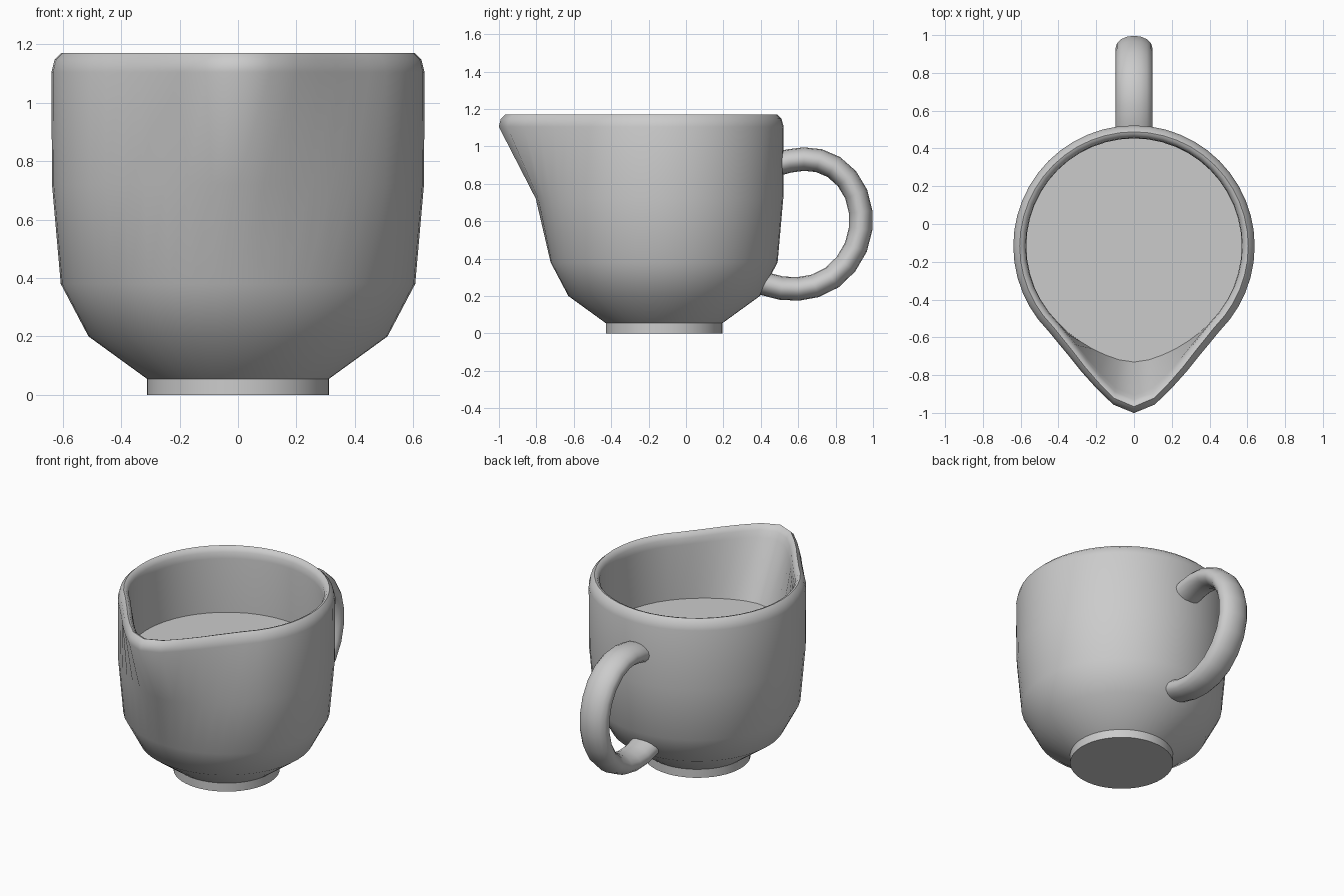
import bpy, bmesh, math
from mathutils import Vector

if "Cube" in bpy.data.objects:
    bpy.data.objects.remove(bpy.data.objects["Cube"])

CY = -0.117      # y of the bowl axis
SEG = 48
SPOUT = [0.245, 0.207, 0.138, 0.083, 0.04, 0.014]   # bulge per 7.5 degree step from the tip


def make_object(name, rings, cap_start, cap_end):
    """Skin a list of closed rings and optionally cap the ends."""
    bm = bmesh.new()
    loops = [[bm.verts.new(p) for p in ring] for ring in rings]
    n = len(loops[0])
    for a, b in zip(loops, loops[1:]):
        for i in range(n):
            j = (i + 1) % n
            bm.faces.new((a[i], a[j], b[j], b[i]))
    if cap_start:
        bm.faces.new(loops[0][::-1])
    if cap_end:
        bm.faces.new(loops[-1])
    bmesh.ops.recalc_face_normals(bm, faces=bm.faces)
    mesh = bpy.data.meshes.new(name)
    bm.to_mesh(mesh)
    bm.free()
    ob = bpy.data.objects.new(name, mesh)
    bpy.context.collection.objects.link(ob)
    bpy.ops.object.select_all(action='DESELECT')
    ob.select_set(True)
    bpy.context.view_layer.objects.active = ob
    bpy.ops.object.shade_smooth_by_angle(angle=math.radians(42))
    return ob


def bowl_ring(r, z, spout):
    """Circle drawn out towards the front by the spout amount."""
    pts = []
    for i in range(SEG):
        step = min(i, SEG - i)
        rad = r + spout * (SPOUT[step] if step < len(SPOUT) else 0)
        a = 2 * math.pi * i / SEG
        pts.append((rad * math.sin(a), CY - rad * math.cos(a), z))
    return pts


# Body: foot, outer wall, rounded rim, inner wall (radius, height, spout)
profile = [
    (0.312, 0.0, 0), (0.312, 0.055, 0), (0.512, 0.2, 0), (0.607, 0.38, 0),
    (0.637, 0.72, 0.2), (0.639, 1.105, 1), (0.628, 1.148, 1), (0.605, 1.17, 1),
    (0.59, 1.165, 1), (0.574, 1.14, 0.98), (0.57, 1.1, 0.9), (0.572, 0.75, 0.17),
]
make_object("jug_body", [bowl_ring(*p) for p in profile], True, False)

# Flat filling inside the bowl
make_object("liquid", [bowl_ring(0.573, 0.745, 0.17), bowl_ring(0.573, 0.75, 0.17)], False, True)

# Handle: oval tube swept along a loop in the yz plane
path = [
    (0.49, 0.905), (0.55, 0.922), (0.63, 0.932), (0.71, 0.924), (0.79, 0.89),
    (0.86, 0.828), (0.91, 0.745), (0.934, 0.65), (0.934, 0.56), (0.908, 0.46),
    (0.855, 0.37), (0.78, 0.298), (0.69, 0.254), (0.6, 0.238), (0.51, 0.242),
    (0.41, 0.268),
]
rings = []
for i, (y, z) in enumerate(path):
    y0, z0 = path[max(i - 1, 0)]
    y1, z1 = path[min(i + 1, len(path) - 1)]
    tangent = Vector((0, y1 - y0, z1 - z0)).normalized()
    side = Vector((1, 0, 0))
    out = tangent.cross(side)
    rings.append([Vector((0, y, z)) + side * 0.097 * math.cos(t) + out * 0.063 * math.sin(t)
                  for t in (2 * math.pi * k / 16 for k in range(16))])
make_object("handle", rings, True, True)
